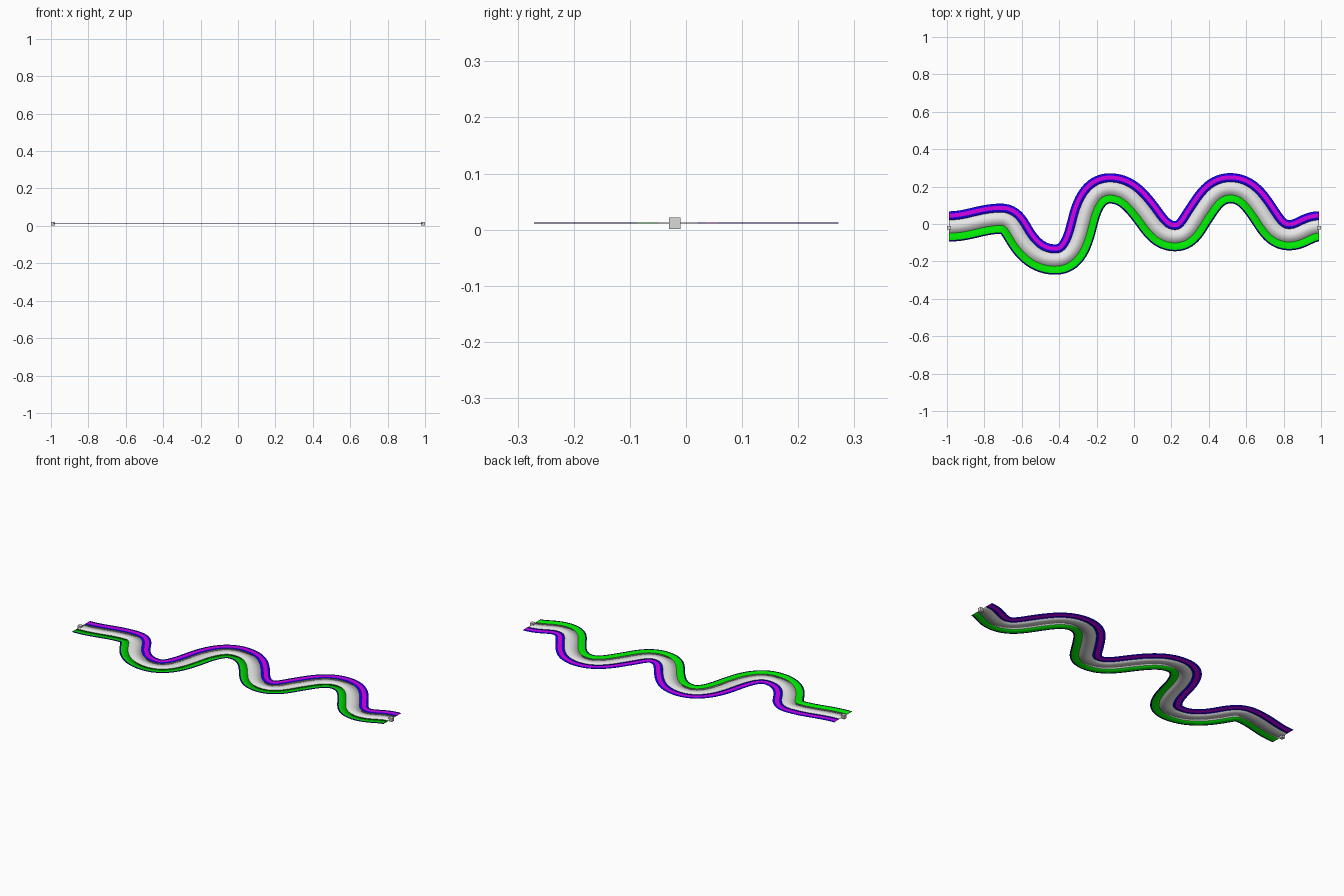
import bpy, bmesh, math
from mathutils import Vector
from mathutils.geometry import interpolate_bezier

if "Cube" in bpy.data.objects:
    bpy.data.objects.remove(bpy.data.objects["Cube"])

Z = 0.012


def material(name, rgb):
    m = bpy.data.materials.new(name)
    m.diffuse_color = (*rgb, 1)
    m.use_nodes = True
    m.node_tree.nodes["Principled BSDF"].inputs["Base Color"].default_value = m.diffuse_color
    return m


navy = material("navy", (0.004, 0.002, 0.20))
magenta = material("magenta", (0.85, 0.0, 1.0))
blue = material("blue", (0.01, 0.0, 0.85))
green = material("green", (0.0, 1.0, 0.0))
grey = material("light grey", (0.85, 0.85, 0.85))
block_grey = material("block grey", (0.70, 0.70, 0.70))

# Winding centre line: x, y, heading in degrees
KNOTS = [(-0.99, -0.013, 0), (-0.71, 0.028, 0), (-0.6, -0.08, -56),
         (-0.42, -0.190, 0), (-0.272, 0.02, 76), (-0.13, 0.190, 0),
         (0.055, 0.07, -52), (0.22, -0.065, 0), (0.345, 0.05, 56),
         (0.515, 0.191, 0), (0.69, 0.06, -56), (0.83, -0.06, 0),
         (0.99, -0.013, 0)]


def centre_line(steps=28):
    pts = []
    for (x0, y0, a0), (x1, y1, a1) in zip(KNOTS, KNOTS[1:]):
        p, q = Vector((x0, y0, Z)), Vector((x1, y1, Z))
        d = (q - p).length * 0.38
        t0 = Vector((math.cos(math.radians(a0)), math.sin(math.radians(a0)), 0))
        t1 = Vector((math.cos(math.radians(a1)), math.sin(math.radians(a1)), 0))
        seg = interpolate_bezier(p, p + t0 * d, q - t1 * d, q, steps)
        pts += seg if not pts else seg[1:]
    return pts


PATH = centre_line()
NORMALS = []
for i in range(len(PATH)):
    t = (PATH[min(i + 1, len(PATH) - 1)] - PATH[max(i - 1, 0)]).normalized()
    NORMALS.append(Vector((-t.y, t.x, 0)))
NORMALS[0] = NORMALS[-1] = Vector((0, 1, 0))


def ribbon(name, offsets, mats):
    """Thin smooth slab along the path; one material for each band between offsets."""
    bm = bmesh.new()
    rows = [[bm.verts.new(p + n * o) for o in offsets]
            for p, n in zip(PATH, NORMALS)]
    me = bpy.data.meshes.new(name)
    slots = list(dict.fromkeys(mats))
    for m in slots:
        me.materials.append(m)
    for a, b in zip(rows, rows[1:]):
        for k, m in enumerate(mats):
            f = bm.faces.new((a[k], a[k + 1], b[k + 1], b[k]))
            f.material_index = slots.index(m)
            f.smooth = True
            f.normal_update()
            if f.normal.z < 0:
                f.normal_flip()
    bm.to_mesh(me)
    bm.free()
    ob = bpy.data.objects.new(name, me)
    bpy.context.collection.objects.link(ob)
    thick = ob.modifiers.new("thickness", 'SOLIDIFY')
    thick.thickness = 0.002
    thick.offset = 0


# Upper bank, channel bed and lower bank
ribbon("upper_bank", [0.081, 0.069, 0.048, 0.034], [blue, magenta, blue])
ribbon("channel_bed", [0.034, -0.036], [grey])
ribbon("lower_bank", [-0.036, -0.073, -0.081], [green, navy])

# Small end blocks
for side, label in ((-1, "left"), (1, "right")):
    bpy.ops.mesh.primitive_cube_add(size=0.021, location=(side * 0.9895, -0.02, 0.0115))
    ob = bpy.context.object
    ob.name = label + "_end_block"
    ob.data.materials.append(block_grey)
